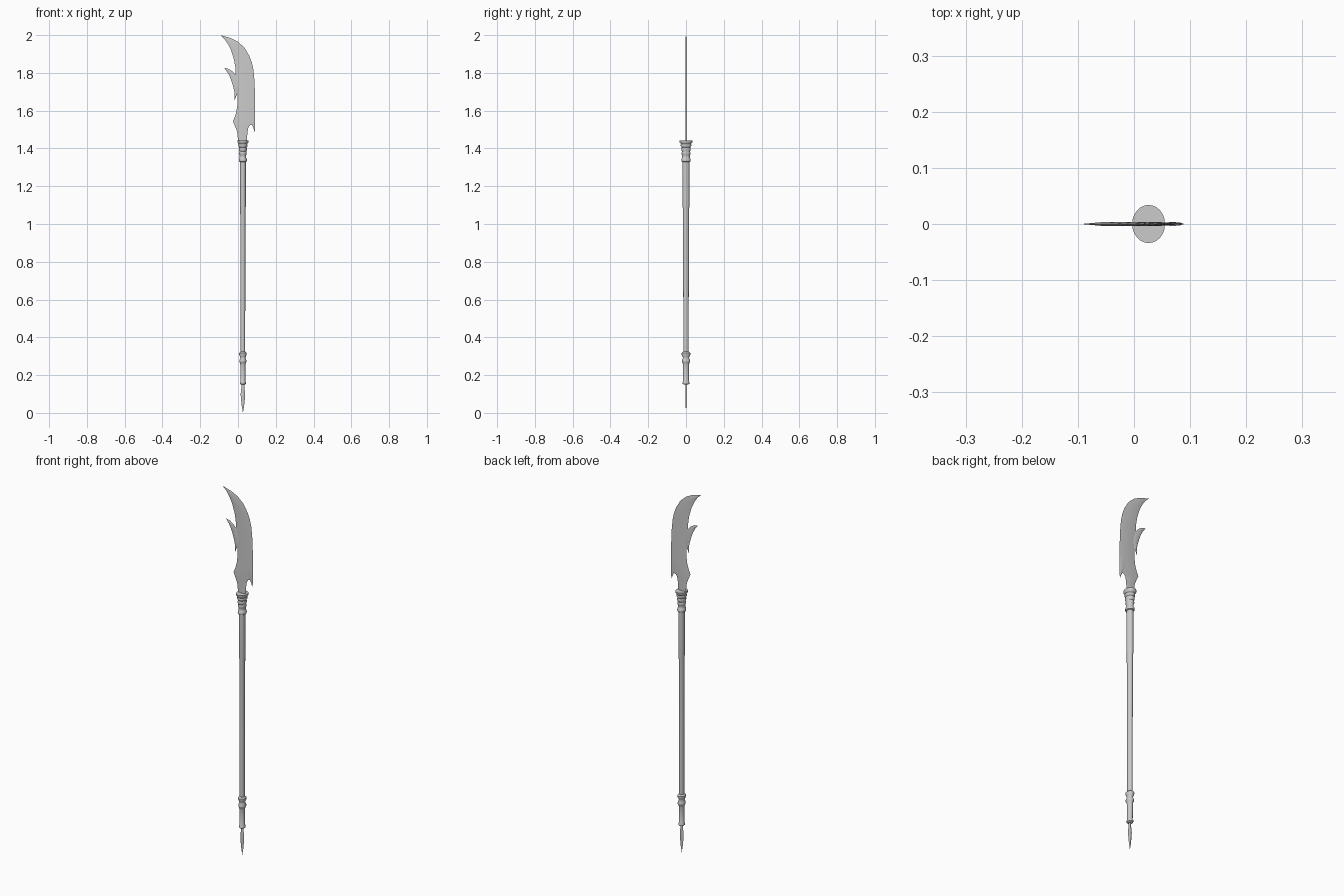
import bpy, bmesh, math

CX = 0.026      # pole axis
OVAL = 0.86     # pole is narrower in x than in y


def finish(bm, name, angle):
    bmesh.ops.remove_doubles(bm, verts=bm.verts, dist=0.0002)
    bmesh.ops.recalc_face_normals(bm, faces=bm.faces)
    me = bpy.data.meshes.new(name)
    bm.to_mesh(me)
    bm.free()
    ob = bpy.data.objects.new(name, me)
    bpy.context.collection.objects.link(ob)
    bpy.ops.object.select_all(action='DESELECT')
    ob.select_set(True)
    bpy.context.view_layer.objects.active = ob
    bpy.ops.object.shade_smooth_by_angle(angle=math.radians(angle))
    return ob


def lathe(name, profile, sides=24):
    """Oval turned part from (radius, z) points, capped at both ends."""
    bm = bmesh.new()
    rings = []
    for r, z in profile:
        rings.append([bm.verts.new((CX + r * OVAL * math.cos(a), r * math.sin(a), z))
                      for a in (2 * math.pi * i / sides for i in range(sides))])
    for a, b in zip(rings, rings[1:]):
        for i in range(sides):
            j = (i + 1) % sides
            bm.faces.new((a[i], a[j], b[j], b[i]))
    bm.faces.new(rings[0])
    bm.faces.new(rings[-1])
    return finish(bm, name, 40)


def flat_blade(name, rows, half=0.0035):
    """Diamond-section blade: rows of (left x, z, right x, z), sharp at both edges."""
    bm = bmesh.new()
    loops = []
    for lx, lz, rx, rz in rows:
        w = math.hypot(rx - lx, rz - lz)
        y = min(half, w * 0.15)
        mx, mz = (lx + rx) / 2, (lz + rz) / 2
        loops.append([bm.verts.new(p) for p in
                      ((lx, 0, lz), (mx, -y, mz), (rx, 0, rz), (mx, y, mz))])
    for a, b in zip(loops, loops[1:]):
        for i in range(4):
            j = (i + 1) % 4
            bm.faces.new((a[i], a[j], b[j], b[i]))
    return finish(bm, name, 30)


# Pole: tapered shaft with a thicker upper grip
lathe("shaft", [(0.014, 0.30), (0.0145, 0.60), (0.0165, 1.08), (0.0185, 1.10), (0.0185, 1.34)])

# Flared socket holding the blade
lathe("blade_socket", [
    (0.018, 1.328), (0.024, 1.332), (0.025, 1.338), (0.024, 1.345), (0.020, 1.350),
    (0.020, 1.365), (0.023, 1.370), (0.023, 1.378), (0.021, 1.384), (0.025, 1.392),
    (0.025, 1.400), (0.023, 1.406), (0.028, 1.413), (0.028, 1.420), (0.026, 1.423),
    (0.034, 1.433), (0.034, 1.442)])

# Lower ferrule with two rounded rings
lathe("lower_ferrule", [
    (0.012, 0.150), (0.018, 0.154), (0.019, 0.160), (0.015, 0.167), (0.016, 0.255),
    (0.018, 0.265), (0.022, 0.270), (0.022, 0.278), (0.016, 0.290), (0.017, 0.296),
    (0.023, 0.308), (0.023, 0.317), (0.015, 0.324)])

# Main blade body, base to curved tip
flat_blade("main_blade", [
    (0.002, 1.430, 0.046, 1.430), (-0.005, 1.490, 0.050, 1.485),
    (-0.016, 1.518, 0.054, 1.508), (-0.027, 1.543, 0.062, 1.522),
    (-0.015, 1.573, 0.074, 1.526), (-0.008, 1.597, 0.090, 1.560),
    (-0.002, 1.644, 0.090, 1.630), (-0.002, 1.700, 0.090, 1.690),
    (-0.008, 1.755, 0.087, 1.760), (-0.012, 1.790, 0.082, 1.815),
    (-0.014, 1.830, 0.073, 1.856), (-0.021, 1.870, 0.060, 1.890),
    (-0.036, 1.918, 0.034, 1.934), (-0.053, 1.952, -0.002, 1.966),
    (-0.072, 1.980, -0.040, 1.985), (-0.094, 2.000, -0.094, 2.000)])

# Barb at the bottom of the cutting edge
flat_blade("edge_barb", [
    (0.089, 1.487, 0.089, 1.487), (0.081, 1.510, 0.090, 1.510),
    (0.073, 1.527, 0.090, 1.530), (0.050, 1.560, 0.090, 1.580),
    (0.040, 1.600, 0.090, 1.620)])

# Hook on the back of the blade, with its small lower barb
flat_blade("back_hook", [
    (-0.073, 1.826, -0.073, 1.826), (-0.055, 1.802, -0.049, 1.821),
    (-0.043, 1.779, -0.028, 1.807), (-0.033, 1.752, -0.010, 1.786),
    (-0.024, 1.722, 0.006, 1.745), (-0.018, 1.695, 0.002, 1.700),
    (-0.018, 1.675, -0.010, 1.675), (-0.018, 1.655, -0.018, 1.655)])

# Leaf-shaped foot spike
flat_blade("foot_spike", [
    (CX - w, z, CX + w, z) for w, z in
    ((0, 0), (0.006, 0.035), (0.011, 0.080), (0.012, 0.100), (0.008, 0.135), (0.007, 0.160))])
